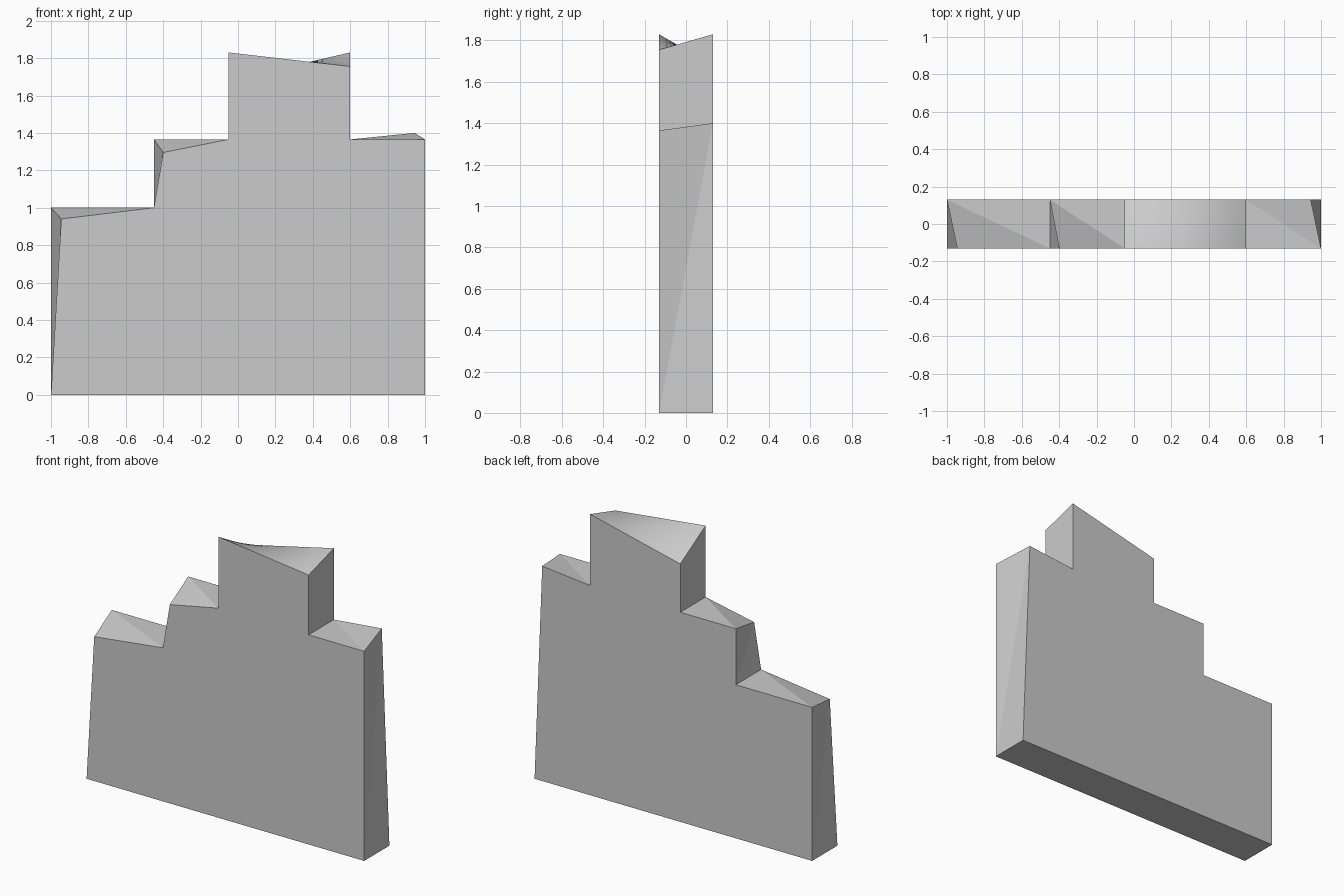
import bpy
import bmesh

cube = bpy.data.objects.get("Cube")
if cube:
    bpy.data.objects.remove(cube, do_unlink=True)

HALF_DEPTH = 0.13

# Each outline corner: front (x, z) and the matching back (x, z)
CORNERS = [
    ((-1.0, 0.0), (-1.0, 0.0)),
    ((1.0, 0.0), (1.0, 0.0)),
    ((1.0, 1.365), (0.945, 1.4)),
    ((0.6, 1.365), (0.6, 1.365)),
    ((0.6, 1.755), (0.6, 1.83)),
    ((-0.05, 1.83), (-0.05, 1.68)),
    ((-0.05, 1.365), (-0.05, 1.365)),
    ((-0.4, 1.295), (-0.45, 1.365)),
    ((-0.45, 1.0), (-0.45, 1.0)),
    ((-0.945, 0.94), (-1.0, 1.0)),
]
CROWN = 4  # segment that carries the twisted top


def make_material(name, color):
    mat = bpy.data.materials.new(name)
    mat.use_nodes = True
    mat.diffuse_color = color
    mat.node_tree.nodes["Principled BSDF"].inputs["Base Color"].default_value = color
    return mat


bm = bmesh.new()
front = [bm.verts.new((f[0], -HALF_DEPTH, f[1])) for f, b in CORNERS]
back = [bm.verts.new((b[0], HALF_DEPTH, b[1])) for f, b in CORNERS]

# Front and back sheets
bm.faces.new(front)
bm.faces.new(back[::-1])

# Rim joining the two sheets, folded along one diagonal per segment
count = len(CORNERS)
for i in range(count):
    j = (i + 1) % count
    if i == CROWN:
        crown = bm.faces.new((front[j], front[i], back[i], back[j]))
    else:
        bm.faces.new((front[i], back[i], back[j]))
        bm.faces.new((front[i], back[j], front[j]))

# Smooth saddle on the crown
crown.smooth = True
for edge in crown.edges:
    edge.smooth = False
bmesh.ops.subdivide_edges(bm, edges=list(crown.edges), cuts=11, use_grid_fill=True)
bmesh.ops.recalc_face_normals(bm, faces=bm.faces)

mesh = bpy.data.meshes.new("stepped_wall")
bm.to_mesh(mesh)
bm.free()
mesh.materials.append(make_material("light grey", (0.6, 0.6, 0.6, 1.0)))
wall = bpy.data.objects.new("stepped_wall", mesh)
bpy.context.collection.objects.link(wall)
